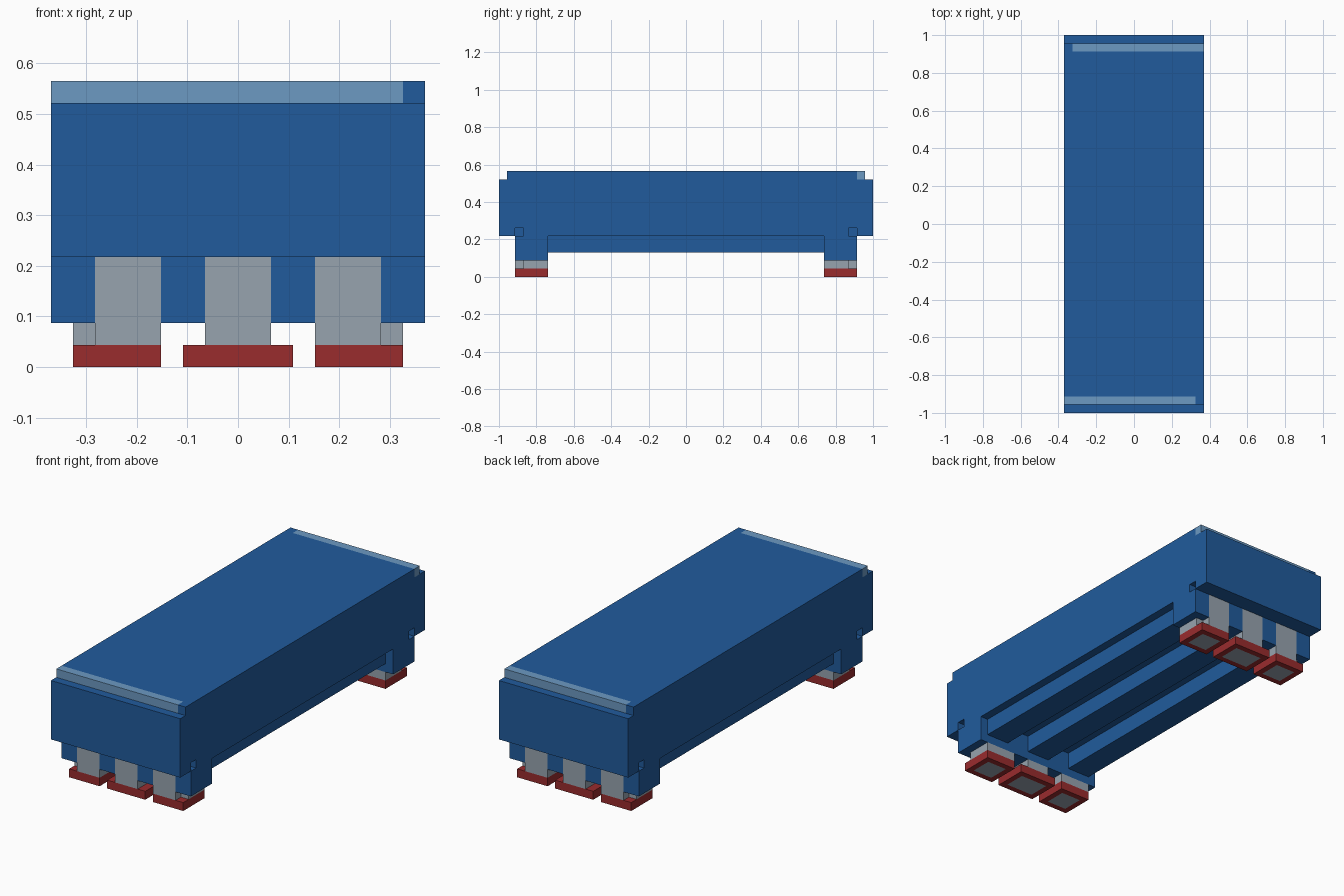
import bpy
import bmesh

if "Cube" in bpy.data.objects:
    bpy.data.objects.remove(bpy.data.objects["Cube"], do_unlink=True)

U = 2 / 46  # one block


def material(name, rgb):
    m = bpy.data.materials.new(name)
    m.use_nodes = True
    color = (*rgb, 1)
    m.diffuse_color = color
    m.node_tree.nodes["Principled BSDF"].inputs["Base Color"].default_value = color
    return m


BLUE = material("blue", (0.015, 0.105, 0.335))
LIGHT = material("light blue", (0.15, 0.32, 0.54))
GREY = material("grey", (0.31, 0.37, 0.43))
RED = material("red", (0.32, 0.025, 0.027))


def box(name, x, y, z, mat):
    """Box from (low, high) ranges measured in blocks."""
    bm = bmesh.new()
    bmesh.ops.create_cube(bm, size=1)
    for v in bm.verts:
        v.co = [U * (lo + (hi - lo) * (c + 0.5))
                for c, (lo, hi) in zip(v.co, (x, y, z))]
    me = bpy.data.meshes.new(name)
    bm.to_mesh(me)
    bm.free()
    me.materials.append(mat)
    ob = bpy.data.objects.new(name, me)
    bpy.context.collection.objects.link(ob)
    return ob


def span(a, b, sign):
    """Range a..b, mirrored when sign is -1."""
    return tuple(sorted((a * sign, b * sign)))


W = 8.5  # half width

# Main body and raised lid
body = box("body", (-W, W), (-23, 23), (5, 12), BLUE)
box("lid", (-W, W), (-21, 21), (12, 13), BLUE)

# Lengthwise rails under the body
for side, x in (("left", (4.5, 7.5)), ("middle", (-1.5, 1.5)), ("right", (-7.5, -4.5))):
    box(side + "_rail", x, (-17, 17), (3, 5), BLUE)


def add_pad(name, x, y):
    """Foot pad with a grey centre set into its underside."""
    pad = box(name, x, y, (0, 1), RED)
    pad.data.materials.append(GREY)
    bm = bmesh.new()
    bm.from_mesh(pad.data)
    bottom = min(bm.faces, key=lambda f: f.calc_center_median().z)
    bmesh.ops.inset_individual(bm, faces=[bottom], thickness=U)
    low = [f for f in bm.faces if f.calc_center_median().z < U * 0.01]
    for f in low:
        c = f.calc_center_median()
        if abs(c.x / U - sum(x) / 2) < 0.1 and abs(c.y / U - sum(y) / 2) < 0.1:
            f.material_index = 1
    bm.to_mesh(pad.data)
    bm.free()


for end, s in (("back", 1), ("front", -1)):
    # Light strip along the lid edge, with a blue block at one corner
    box(end + "_strip", span(-7.5, W, s), span(21, 22, s), (12, 13), LIGHT)
    box(end + "_strip_corner", span(-W, -7.5, s), span(21, 22, s), (12, 13), BLUE)

    # Leg block with an outer row split around the pegs
    box(end + "_leg_block", (-W, W), span(17, 20, s), (2, 5), BLUE)
    for i, (a, b) in enumerate(((1.5, 3.5), (6.5, W))):
        for side, t in (("left", 1), ("right", -1)):
            box(f"{end}_{side}_leg_post_{i + 1}", span(a, b, t), span(20, 21, s), (2, 5), BLUE)

    # Three feet: peg, ankle and pad
    feet = (("left", (3.5, 6.5), (3.5, 7.5), (3.5, 7.5)),
            ("middle", (-1.5, 1.5), (-1.5, 1.5), (-2.5, 2.5)),
            ("right", (-6.5, -3.5), (-7.5, -3.5), (-7.5, -3.5)))
    for side, peg, ankle, pad in feet:
        box(f"{end}_{side}_peg", peg, span(20, 21, s), (1, 5), GREY)
        box(f"{end}_{side}_ankle", ankle, span(17, 20, s), (1, 2), GREY)
        add_pad(f"{end}_{side}_pad", pad, span(17, 21, s))

    # Small notches in the body sides above the legs
    for side, t in (("left", 1), ("right", -1)):
        cutter = box(f"{end}_{side}_notch_cutter", span(7.5, 9.5, t), span(20, 21, s), (4.5, 6), BLUE)
        cutter.hide_render = True
        cutter.hide_viewport = True
        cut = body.modifiers.new(f"{end}_{side}_notch", "BOOLEAN")
        cut.operation = "DIFFERENCE"
        cut.solver = "EXACT"
        cut.object = cutter
